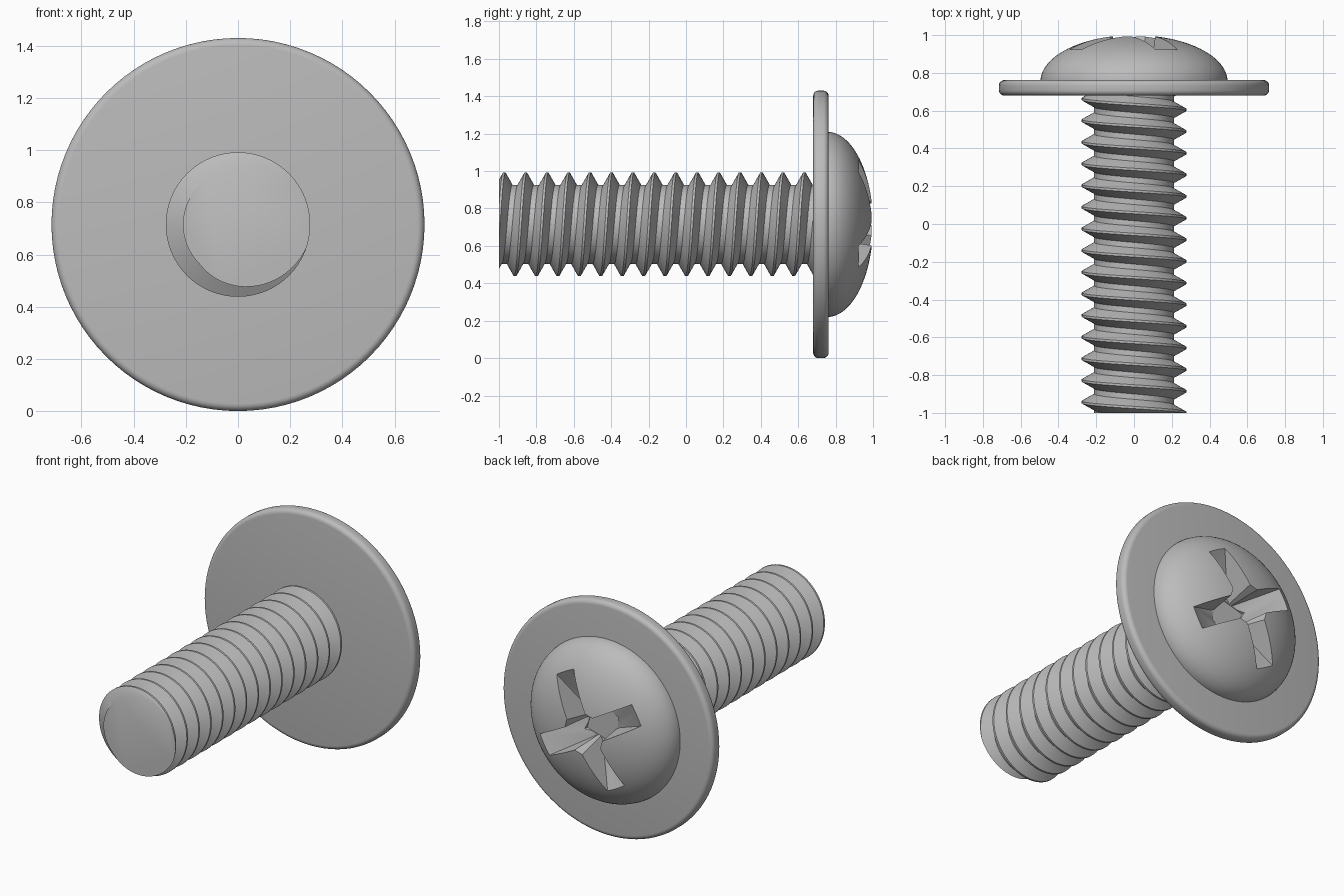
import bpy, bmesh, math
from mathutils import Matrix, Vector

if "Cube" in bpy.data.objects:
    bpy.data.objects.remove(bpy.data.objects["Cube"], do_unlink=True)

R = 0.715                      # flange radius, also height of the screw axis
steel = bpy.data.materials.new("steel grey")
steel.use_nodes = True
steel.diffuse_color = (0.5, 0.5, 0.5, 1)
steel.node_tree.nodes["Principled BSDF"].inputs["Base Color"].default_value = (0.5, 0.5, 0.5, 1)


def finish(name, bm):
    """Turn a bmesh around the origin into an object on the screw axis."""
    bmesh.ops.recalc_face_normals(bm, faces=bm.faces)
    bmesh.ops.translate(bm, verts=bm.verts, vec=(0, 0, R))
    mesh = bpy.data.meshes.new(name)
    bm.to_mesh(mesh)
    bm.free()
    mesh.materials.append(steel)
    obj = bpy.data.objects.new(name, mesh)
    bpy.context.collection.objects.link(obj)
    return obj


def activate(obj):
    bpy.ops.object.select_all(action='DESELECT')
    obj.select_set(True)
    bpy.context.view_layer.objects.active = obj


def smooth(obj):
    activate(obj)
    bpy.ops.object.shade_smooth_by_angle(angle=math.radians(30))


def lathe(name, profile, steps=96):
    """Revolve (radius, y) points around the y axis."""
    bm = bmesh.new()
    vs = [bm.verts.new((r, y, 0)) for r, y in profile]
    edges = [bm.edges.new(pair) for pair in zip(vs, vs[1:])]
    bmesh.ops.spin(bm, geom=vs + edges, cent=(0, 0, 0), axis=(0, 1, 0),
                   angle=math.tau, steps=steps)
    bmesh.ops.remove_doubles(bm, verts=bm.verts, dist=1e-4)
    return finish(name, bm)


def arc(cr, cy, a, b, start, end, n):
    """Elliptical arc of profile points, angles in degrees."""
    angles = [math.radians(start + (end - start) * i / n) for i in range(n + 1)]
    return [(cr + a * math.cos(t), cy + b * math.sin(t)) for t in angles]


# Flange: flat disc with rounded rim
rim = 0.028
flange = lathe("flange", [(0, 0.68)]
               + arc(R - rim, 0.68 + rim, rim, rim, -90, 0, 5)
               + arc(R - rim, 0.762 - rim, rim, rim, 0, 90, 5)
               + [(0, 0.762)])
smooth(flange)

# Domed head
dome = lathe("domed_head", [(0, 0.74), (0.495, 0.74)]
             + arc(0, 0.755, 0.495, 0.245, 0, 90, 24)[:-1] + [(0, 1.0)])


# Cross recess: two tapered blades and a core that chamfers the inner corners
def tapered_cutter(name, top, bottom, turn):
    """Frustum between two (half length, half width, y) rectangles."""
    bm = bmesh.new()
    for length, width, y in (top, bottom):
        for sx, sz in ((1, 1), (-1, 1), (-1, -1), (1, -1)):
            bm.verts.new((sx * length, y, sz * width))
    bmesh.ops.convex_hull(bm, input=bm.verts)
    bmesh.ops.rotate(bm, verts=bm.verts, cent=(0, 0, 0),
                     matrix=Matrix.Rotation(-math.radians(turn), 3, 'Y'))
    return finish(name, bm)


recess_turn = 61
cutters = [tapered_cutter("recess_cutter", (0.62, 0.073, 1.05), (0.1, 0.058, 0.8), recess_turn + a)
           for a in (0, 90)]
cutters.append(tapered_cutter("recess_core_cutter", (0.135, 0.135, 1.05),
                              (0.09, 0.09, 0.797), recess_turn + 45))
activate(dome)
for cutter in cutters:
    cutter.hide_render = True
    mod = dome.modifiers.new("recess", 'BOOLEAN')
    mod.operation = 'DIFFERENCE'
    mod.solver = 'EXACT'
    mod.object = cutter
    bpy.ops.object.modifier_apply(modifier=mod.name)
for cutter in cutters:
    bpy.data.objects.remove(cutter, do_unlink=True)
smooth(dome)

# Threaded shank: one helical sheet whose last row joins the next turn
crest, root, pitch = 0.277, 0.211, 0.1146
section = [(crest, -0.006), (crest, 0.006), (root, 0.043), (root, pitch - 0.043)]
seg, turns = 64, 19
bm = bmesh.new()
rows = []
for i in range(seg * turns + 1):
    t = math.tau * i / seg
    y0 = -1 + pitch * (i / seg - 2)
    rows.append([bm.verts.new((r * math.cos(t), y0 + dy, r * math.sin(t)))
                 for r, dy in section])
for i in range(seg * (turns - 1)):
    a = rows[i] + [rows[i + seg][0]]
    b = rows[i + 1] + [rows[i + 1 + seg][0]]
    for j in range(len(section)):
        bm.faces.new((a[j], a[j + 1], b[j + 1], b[j]))

# Trim both ends flat and close them
for y, direction in ((-1, -1), (0.7, 1)):
    cut = bmesh.ops.bisect_plane(bm, geom=bm.verts[:] + bm.edges[:] + bm.faces[:], dist=1e-6,
                                 plane_co=(0, y, 0), plane_no=(0, direction, 0),
                                 clear_outer=True)
    loose = [v for v in bm.verts if not v.link_faces]
    bmesh.ops.delete(bm, geom=loose, context='VERTS')
    ends = [e for e in bm.edges if e.is_boundary
            and all(abs(v.co.y - y) < 1e-4 for v in e.verts)]
    bmesh.ops.holes_fill(bm, edges=ends, sides=0)
smooth(finish("threaded_shank", bm))
